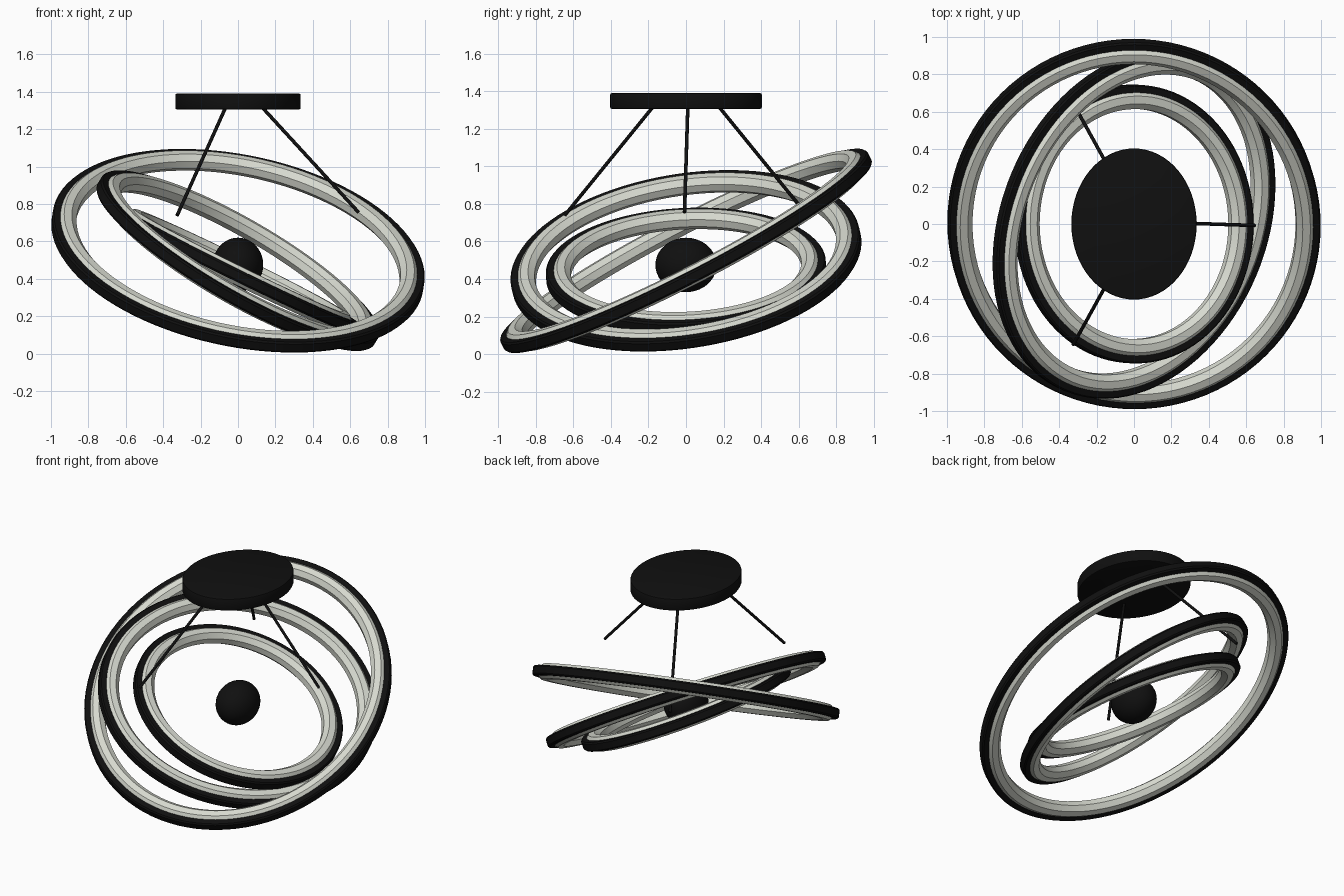
import bpy, bmesh
from math import pi, sin, cos
from mathutils import Vector

cube = bpy.data.objects.get("Cube")
if cube:
    bpy.data.objects.remove(cube, do_unlink=True)


def material(name, rgb):
    m = bpy.data.materials.new(name)
    m.use_nodes = True
    m.diffuse_color = (*rgb, 1)
    m.node_tree.nodes["Principled BSDF"].inputs["Base Color"].default_value = (*rgb, 1)
    return m


BLACK = material("matte black", (0.005, 0.005, 0.005))
GREY = material("pale diffuser grey", (0.68, 0.70, 0.63))


def finish(bm, name, mat, angle=30):
    bmesh.ops.recalc_face_normals(bm, faces=bm.faces)
    mesh = bpy.data.meshes.new(name)
    bm.to_mesh(mesh)
    bm.free()
    mesh.materials.append(mat)
    ob = bpy.data.objects.new(name, mesh)
    bpy.context.collection.objects.link(ob)
    bpy.ops.object.select_all(action='DESELECT')
    ob.select_set(True)
    bpy.context.view_layer.objects.active = ob
    bpy.ops.object.shade_smooth_by_angle(angle=angle * pi / 180)
    return ob


def sweep_ring(name, mat, height, u, v, profile, segments=96):
    """Sweep a closed (radial, normal) profile round a tilted ellipse."""
    bm = bmesh.new()
    centre, normal = Vector((0, 0, height)), u.cross(v).normalized()
    loops = []
    for i in range(segments):
        t = 2 * pi * i / segments
        p = centre + u * cos(t) + v * sin(t)
        out = (v * cos(t) - u * sin(t)).cross(normal).normalized()
        loops.append([bm.verts.new(p + out * r + normal * n) for r, n in profile])
    k = len(profile)
    for i, a in enumerate(loops):
        b = loops[(i + 1) % segments]
        for j in range(k):
            bm.faces.new((a[j], a[(j + 1) % k], b[(j + 1) % k], b[j]))
    return finish(bm, name, mat)


# Octagonal diffuser tube, and the channel that wraps its outer side
TUBE = [(-0.08 + 0.054 * cos((j + 0.5) * pi / 4), 0.054 * sin((j + 0.5) * pi / 4))
        for j in range(8)]
half = [(0, 0.022), (-0.008, 0.032), (-0.05, 0.032)]
CHANNEL = half + [(r, -n) for r, n in reversed(half)]


def light_ring(name, height, rx, lean, ry, slope_x, slope_y):
    u = Vector((rx, lean, slope_x * rx + slope_y * lean))
    v = Vector((0, ry, slope_y * ry))
    sweep_ring(name + "_diffuser", GREY, height, u, v, TUBE)
    sweep_ring(name + "_channel", BLACK, height, u, v, CHANNEL)


# Three tilted light rings
light_ring("outer_ring", 0.55, 0.995, 0, 0.98, -0.16, 0.505)
light_ring("middle_ring", 0.497, 0.745, 0.215, 0.905, -0.615, 0.24)
light_ring("inner_ring", 0.445, 0.63, 0, 0.745, -0.49, 0.04)

# Central ball
bm = bmesh.new()
bmesh.ops.create_uvsphere(bm, u_segments=32, v_segments=20, radius=1)
bmesh.ops.scale(bm, verts=bm.verts, vec=(0.135, 0.163, 0.145))
ball = finish(bm, "centre_ball", BLACK)
ball.location.z = 0.475

# Oval ceiling plate with a softened rim
bm = bmesh.new()
bmesh.ops.create_cone(bm, cap_ends=True, segments=64, radius1=1, radius2=1, depth=1)
bmesh.ops.scale(bm, verts=bm.verts, vec=(0.335, 0.404, 0.084))
rim = [e for e in bm.edges if abs(e.verts[0].co.z - e.verts[1].co.z) < 0.001]
bmesh.ops.bevel(bm, geom=rim, offset=0.008, segments=2, profile=0.5, affect='EDGES')
plate = finish(bm, "ceiling_plate", BLACK, 40)
plate.location.z = 1.348


# Suspension rods
def rod(name, top, end, radius=0.0095):
    a, b = Vector(top), Vector(end)
    bm = bmesh.new()
    bmesh.ops.create_cone(bm, cap_ends=True, segments=12, radius1=radius,
                          radius2=radius, depth=(b - a).length)
    ob = finish(bm, name, BLACK, 40)
    ob.location = (a + b) / 2
    ob.rotation_mode = 'QUATERNION'
    ob.rotation_quaternion = (b - a).to_track_quat('Z', 'Y')


rod("left_rod", (0.117, 0.01, 1.33), (0.645, -0.008, 0.755))
for side, s in (("back", 1), ("front", -1)):
    rod(side + "_right_rod", (-0.06, 0.165 * s, 1.33), (-0.325, 0.645 * s, 0.74))
